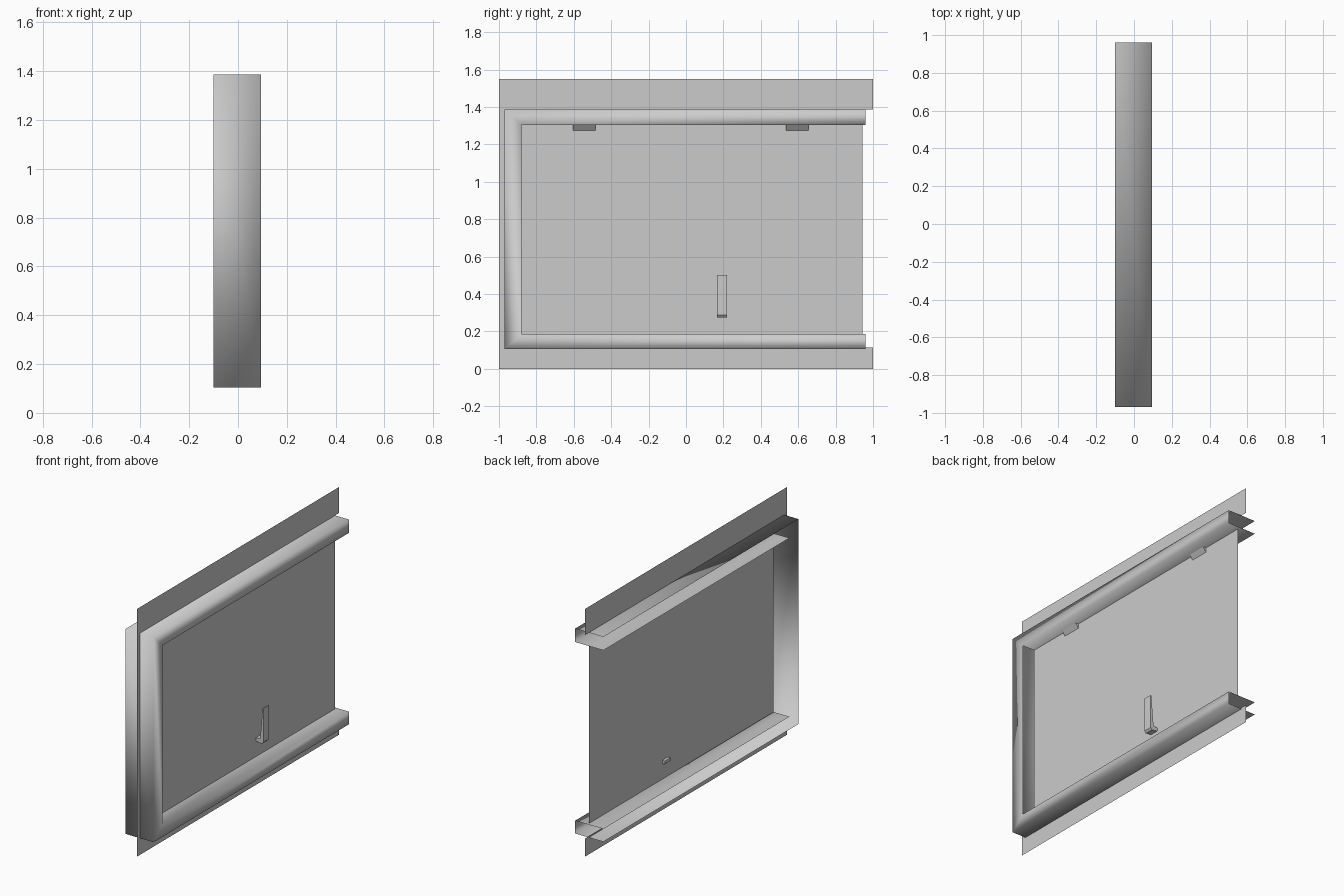
import bpy, bmesh

if "Cube" in bpy.data.objects:
    bpy.data.objects.remove(bpy.data.objects["Cube"])

def mesh(name, verts, faces, smooth=False):
    me = bpy.data.meshes.new(name)
    me.from_pydata(verts, [], faces)
    bm = bmesh.new()
    bm.from_mesh(me)
    bmesh.ops.recalc_face_normals(bm, faces=bm.faces)
    bm.to_mesh(me)
    bm.free()
    for p in me.polygons:
        p.use_smooth = smooth
    ob = bpy.data.objects.new(name, me)
    bpy.context.collection.objects.link(ob)
    return ob

def prism(name, profile, y0, y1):
    # closed (x, z) profile extruded along y
    n = len(profile)
    verts = [(x, y, z) for y in (y0, y1) for x, z in profile]
    faces = [tuple(range(n)), tuple(range(2 * n - 1, n - 1, -1))]
    faces += [(i, (i + 1) % n, n + (i + 1) % n, n + i) for i in range(n)]
    return mesh(name, verts, faces)

def open_loop(left, right, bottom, top):
    # three-sided path, open towards +y
    return [(right, top), (left, top), (left, bottom), (right, bottom)]

# Wall sheet around the opening
wall = [(0, y, z) for y, z in open_loop(-1, 1, 0, 1.55) + open_loop(-.97, 1, .113, 1.387)]
mesh("wall", wall, [(i, i + 1, i + 5, i + 4) for i in range(3)])

# Channel frame: outer plate, front lip, inner returns on the top and bottom rails
outer = open_loop(-.97, .96, .105, 1.387)
inner = open_loop(-.88, .96, .185, 1.303)
layers = [(-.1, outer), (.095, outer), (.095, inner), (-.1, inner)]
verts = [(x, y, z) for x, path in layers for y, z in path]
faces = [(k * 4 + i, k * 4 + i + 1, k * 4 + i + 5, k * 4 + i + 4)
         for k in range(3) for i in range(3) if not (k == 2 and i == 1)]
frame = mesh("frame", verts, faces, smooth=True)
frame.data.validate()

# Window pane
mesh("pane", [(.01, y, z) for y, z in [(-.88, .185), (.943, .185), (.943, 1.303), (-.88, 1.303)]],
     [(0, 1, 2, 3)])

# Hinges under the top rail
for i, y in enumerate((-.545, .595)):
    prism(f"hinge_{i + 1}", [(.01, 1.275), (.032, 1.303), (.01, 1.303)], y - .06, y + .06)

# Lever handle
prism("handle", [(.062, .5), (.06, .287), (.05, .275), (-.008, .284),
                 (-.008, .303), (.038, .303), (.055, .5)], .165, .22)
